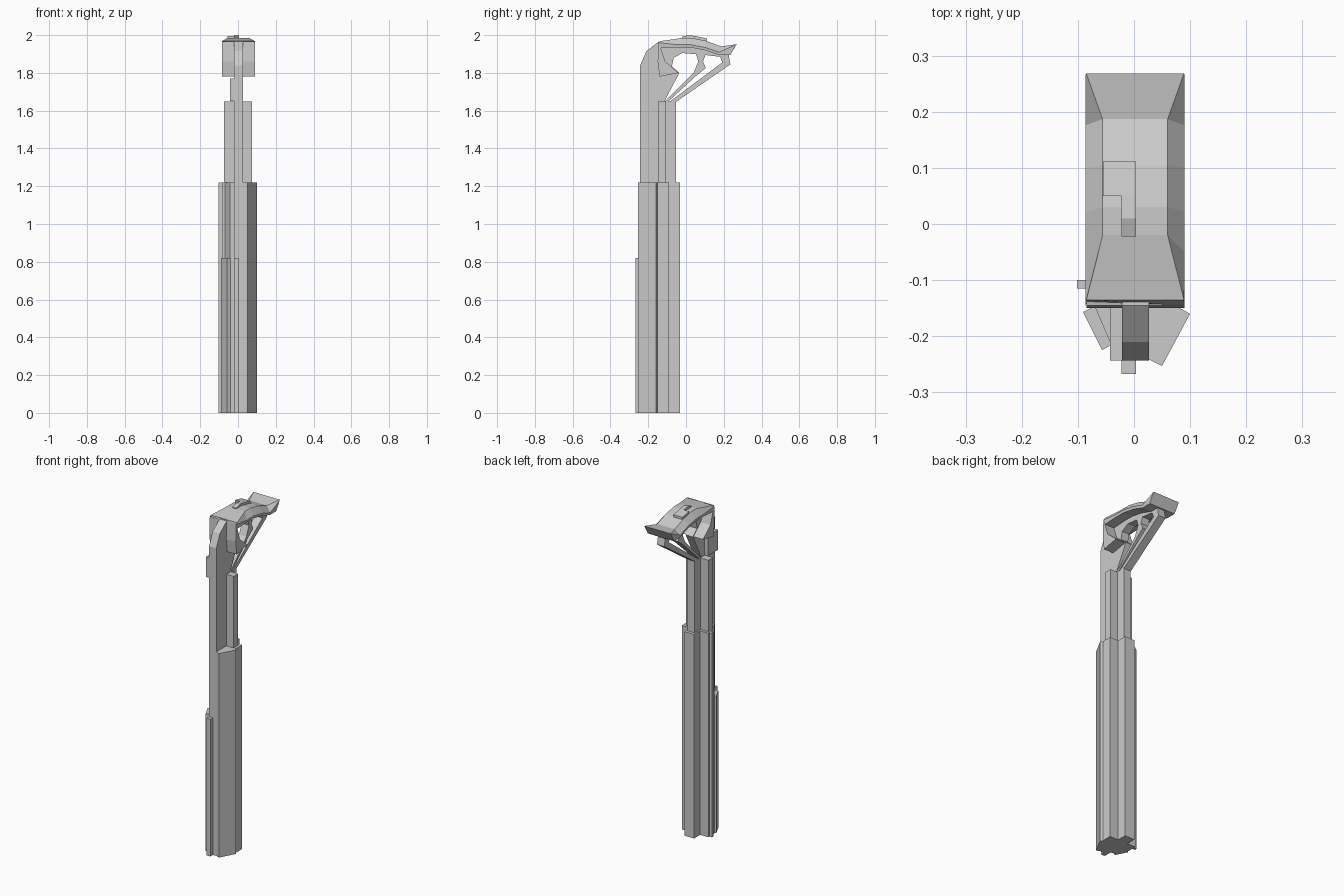
import bpy, bmesh

BAR = (-0.021, 0.027)   # x range of the central spine


def finish(name, bm):
    bmesh.ops.recalc_face_normals(bm, faces=bm.faces)
    me = bpy.data.meshes.new(name)
    bm.to_mesh(me)
    bm.free()
    ob = bpy.data.objects.new(name, me)
    bpy.context.collection.objects.link(ob)
    return ob


def loft(name, rings):
    bm = bmesh.new()
    vs = [[bm.verts.new(p) for p in r] for r in rings]
    n = len(rings[0])
    for a, b in zip(vs, vs[1:]):
        for i in range(n):
            j = (i + 1) % n
            bm.faces.new((a[i], a[j], b[j], b[i]))
    bm.faces.new(vs[0])
    bm.faces.new(vs[-1])
    return finish(name, bm)


def prism_z(name, pts, z0, z1):
    return loft(name, [[(x, y, z) for x, y in pts] for z in (z0, z1)])


def prism_x(name, pts, x0, x1):
    return loft(name, [[(x, y, z) for y, z in pts] for x in (x0, x1)])


def cross_post(name, xl, xr, y0, y1, al, ar, y2, z0, z1):
    # T-shaped section: a crossbar with a rear leg
    prism_z(name, [(xl, y0), (xr, y0), (xr, y1), (ar, y1), (ar, y2),
                   (al, y2), (al, y1), (xl, y1)], z0, z1)


# Post: T-shaped column, thicker below and thinner above
cross_post("lower_column", -0.085, 0.09, -0.15, -0.09, -0.03, 0.034, -0.033, 0, 1.22)
cross_post("upper_column", -0.075, 0.075, -0.148, -0.105, -0.021, 0.027, -0.052, 1.22, 1.648)

# Lower casing panels
prism_z("casing_right", [(0.05, -0.253), (0.1, -0.16), (0.08, -0.149), (0, -0.12),
                         (0, -0.228)], 0, 1.22)
prism_z("casing_left", [(-0.07, -0.147), (-0.043, -0.21), (0, -0.232), (0, -0.12)], 0, 1.22)
prism_z("cover_left", [(-0.057, -0.225), (-0.091, -0.157), (-0.07, -0.146),
                       (-0.04, -0.215)], 0, 0.82)
prism_z("front_strip", [(-0.022, -0.267), (0.004, -0.267), (0.004, -0.23),
                        (-0.022, -0.23)], 0, 0.82)
prism_z("side_strip", [(-0.102, -0.115), (-0.06, -0.115), (-0.06, -0.1),
                       (-0.102, -0.1)], 0, 1.22)

# Central spine bending into the head
prism_x("spine", [(-0.243, 0), (-0.13, 0), (-0.13, 1.648), (-0.115, 1.648), (-0.035, 1.80),
                  (-0.075, 1.835), (-0.065, 1.88), (-0.02, 1.905), (-0.02, 1.96),
                  (-0.145, 1.965), (-0.21, 1.915), (-0.243, 1.84)], *BAR)
prism_x("junction_box", [(-0.243, 1.65), (-0.145, 1.65), (-0.145, 1.77),
                         (-0.243, 1.77)], -0.043, -0.021)

# Rib under the hood and the two diagonal struts
prism_x("roof_rib", [(-0.02, 1.905), (0.04, 1.90), (0.1, 1.895), (0.18, 1.885), (0.2, 1.905),
                     (0.18, 1.93), (0.08, 1.97), (-0.02, 1.975)], *BAR)
prism_x("middle_strut", [(-0.115, 1.645), (-0.098, 1.645), (0.06, 1.79), (0.105, 1.825),
                         (0.09, 1.86), (0.105, 1.90), (0.05, 1.91), (0.065, 1.86),
                         (0.04, 1.80)], *BAR)
prism_x("rear_strut", [(-0.09, 1.645), (-0.055, 1.645), (0.235, 1.845), (0.225, 1.90),
                       (0.175, 1.90), (0.192, 1.855)], *BAR)

# Hood: arched roof with bevelled sides that flares into a rear lip
# y, top z, top half width, edge y, edge z, underside y, underside z
stations = [(-0.135, 1.968, 0.087, -0.145, 1.96, -0.14, 1.93),
            (-0.02, 1.985, 0.058, -0.05, 1.95, -0.05, 1.935),
            (0.03, 1.985, 0.058, 0.02, 1.95, 0.02, 1.935),
            (0.105, 1.97, 0.058, 0.1, 1.935, 0.1, 1.92),
            (0.187, 1.94, 0.058, 0.176, 1.91, 0.176, 1.895),
            (0.268, 1.952, 0.087, 0.266, 1.95, 0.235, 1.895)]
loft("hood", [[(-0.086, ye, ze), (0.002 - h, y, zt), (0.002 + h, y, zt), (0.09, ye, ze),
               (0.088, yb, zb), (-0.084, yb, zb)]
              for y, zt, h, ye, ze, yb, zb in stations])

# Front cheeks hanging on both sides of the spine
cheek = [(-0.145, 1.965), (-0.11, 1.86), (-0.04, 1.80), (-0.14, 1.78), (-0.15, 1.86)]
prism_x("cheek_left", cheek, -0.085, BAR[0])
prism_x("cheek_right", cheek, BAR[1], 0.09)

# Small raised plates on top of the hood
prism_x("top_strip", [(-0.022, 1.975), (-0.022, 1.99), (0.01, 2.0), (0.05, 1.995),
                      (0.111, 1.982), (0.111, 1.96)], -0.022, 0.004)
prism_x("top_tab", [(0.05, 1.97), (0.05, 1.995), (0.111, 1.982), (0.111, 1.96)],
        -0.055, -0.022)
